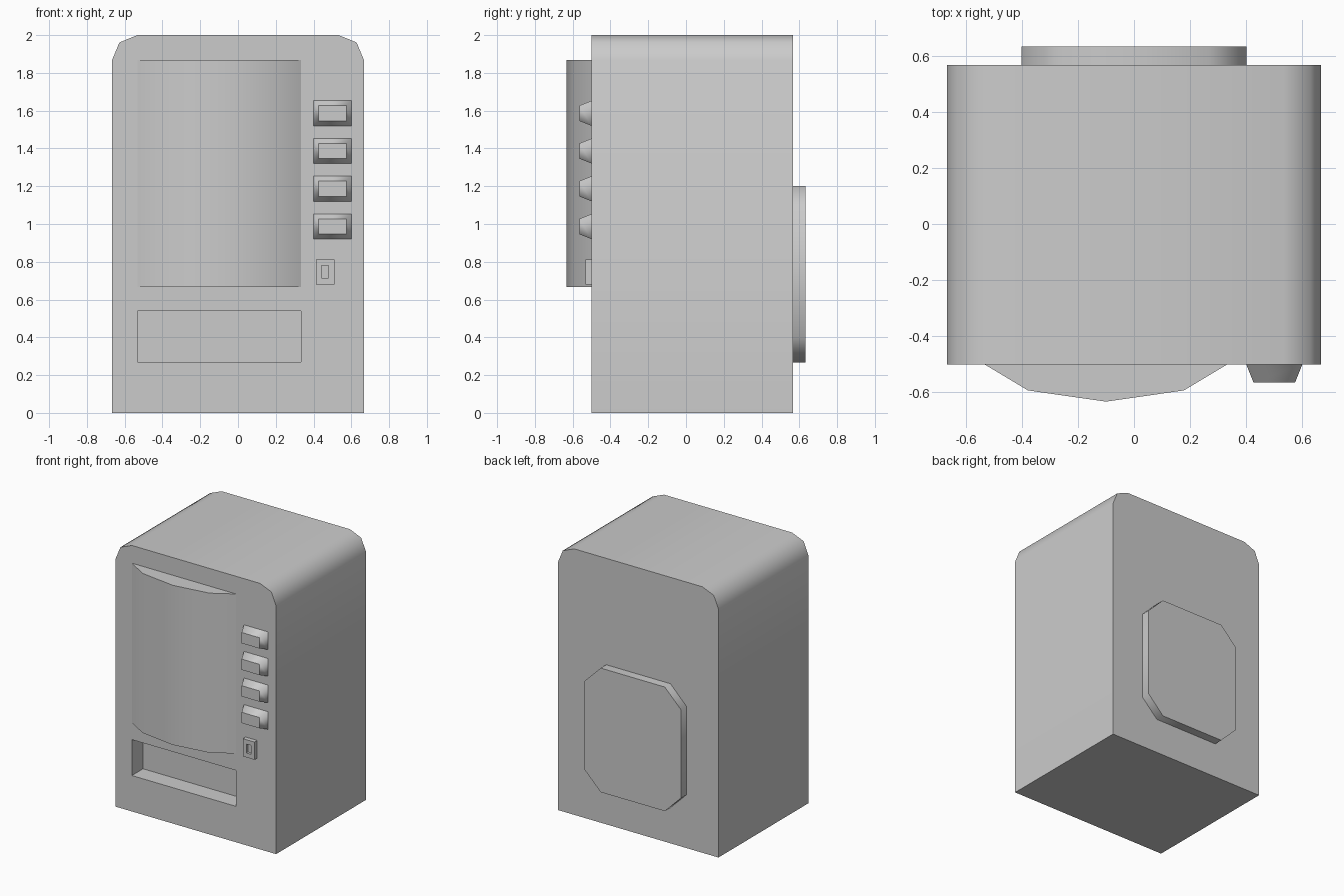
import bpy, bmesh, math
from mathutils import Vector

if "Cube" in bpy.data.objects:
    bpy.data.objects.remove(bpy.data.objects["Cube"])


def loft(name, start, end):
    """Closed solid between two matching rings of 3D points."""
    bm = bmesh.new()
    a = [bm.verts.new(p) for p in start]
    b = [bm.verts.new(p) for p in end]
    n = len(a)
    bm.faces.new(a)
    bm.faces.new(b)
    for i in range(n):
        j = (i + 1) % n
        bm.faces.new((a[i], a[j], b[j], b[i]))
    bmesh.ops.recalc_face_normals(bm, faces=bm.faces)
    me = bpy.data.meshes.new(name)
    bm.to_mesh(me)
    bm.free()
    ob = bpy.data.objects.new(name, me)
    bpy.context.collection.objects.link(ob)
    return ob


def rect(x0, x1, z0, z1, y, dx=0, dz=0):
    return [(x0 + dx, y, z0 + dz), (x1 - dx, y, z0 + dz),
            (x1 - dx, y, z1 - dz), (x0 + dx, y, z1 - dz)]


def cut(ob, x0, x1, z0, z1, y0, y1):
    """Sink a rectangular pocket into the front of a part."""
    cutter = loft("cutter", rect(x0, x1, z0, z1, y0), rect(x0, x1, z0, z1, y1))
    cutter.hide_render = True
    mod = ob.modifiers.new("pocket", 'BOOLEAN')
    mod.operation = 'DIFFERENCE'
    mod.solver = 'EXACT'
    mod.object = cutter
    bpy.context.view_layer.objects.active = ob
    bpy.ops.object.modifier_apply(modifier=mod.name)
    bpy.data.objects.remove(cutter)


def finish(ob, limit=50, open_y=None):
    """Smooth sides, sharp rims; drop the hidden face that sits on the body."""
    bm = bmesh.new()
    bm.from_mesh(ob.data)
    if open_y is not None:
        hidden = [f for f in bm.faces
                  if all(abs(v.co.y - open_y) < 1e-4 for v in f.verts)]
        bmesh.ops.delete(bm, geom=hidden, context='FACES')
    bm.normal_update()
    for f in bm.faces:
        f.smooth = True
    for e in bm.edges:
        caps = any(abs(f.normal.y) > 0.999 for f in e.link_faces)
        flat = e.calc_face_angle(0) < math.radians(5)
        e.smooth = flat or (not caps and e.calc_face_angle(0) < math.radians(limit))
    bm.to_mesh(ob.data)
    bm.free()


FRONT, BACK = -0.5, 0.567

# Cabinet with rounded top corners and a delivery tray pocket
half = [(0.667, 0), (0.667, 1.867), (0.628, 1.961), (0.533, 2.0)]
outline = half + [(-x, z) for x, z in reversed(half)]
body = loft("cabinet", [(x, FRONT, z) for x, z in outline],
            [(x, BACK, z) for x, z in outline])
cut(body, -0.533, 0.333, 0.27, 0.54, FRONT - 0.1, FRONT + 0.133)
finish(body)

# Bowed display window
arc = [(-0.533, -0.5), (-0.378, -0.593), (-0.1, -0.633), (0.178, -0.593), (0.333, -0.5)]
window = loft("display_window", [(x, y, 0.667) for x, y in arc],
              [(x, y, 1.867) for x, y in arc])
finish(window, open_y=FRONT)

# Column of tapered selection buttons
for i in range(4):
    z = 0.92 + 0.2 * i
    button = loft(f"selection_button_{i + 1}",
                  rect(0.4, 0.6, z, z + 0.133, FRONT),
                  rect(0.4, 0.6, z, z + 0.133, FRONT - 0.065, 0.026, 0.026))
    finish(button, 95, FRONT)

# Coin plate with slot
coin = loft("coin_plate", rect(0.413, 0.51, 0.68, 0.813, FRONT),
            rect(0.413, 0.51, 0.68, 0.813, FRONT - 0.033))
cut(coin, 0.443, 0.48, 0.713, 0.78, FRONT - 0.1, FRONT - 0.013)
finish(coin, open_y=FRONT)

# Rear service panel with clipped corners
w, c, lo, hi = 0.4, 0.133, 0.267, 1.2
octagon = [(w, lo + c), (w, hi - c), (w - c, hi), (c - w, hi),
           (-w, hi - c), (-w, lo + c), (c - w, lo), (w - c, lo)]
panel = loft("rear_panel", [(x, BACK, z) for x, z in octagon],
             [(x, 0.633, z) for x, z in octagon])
finish(panel, open_y=BACK)
